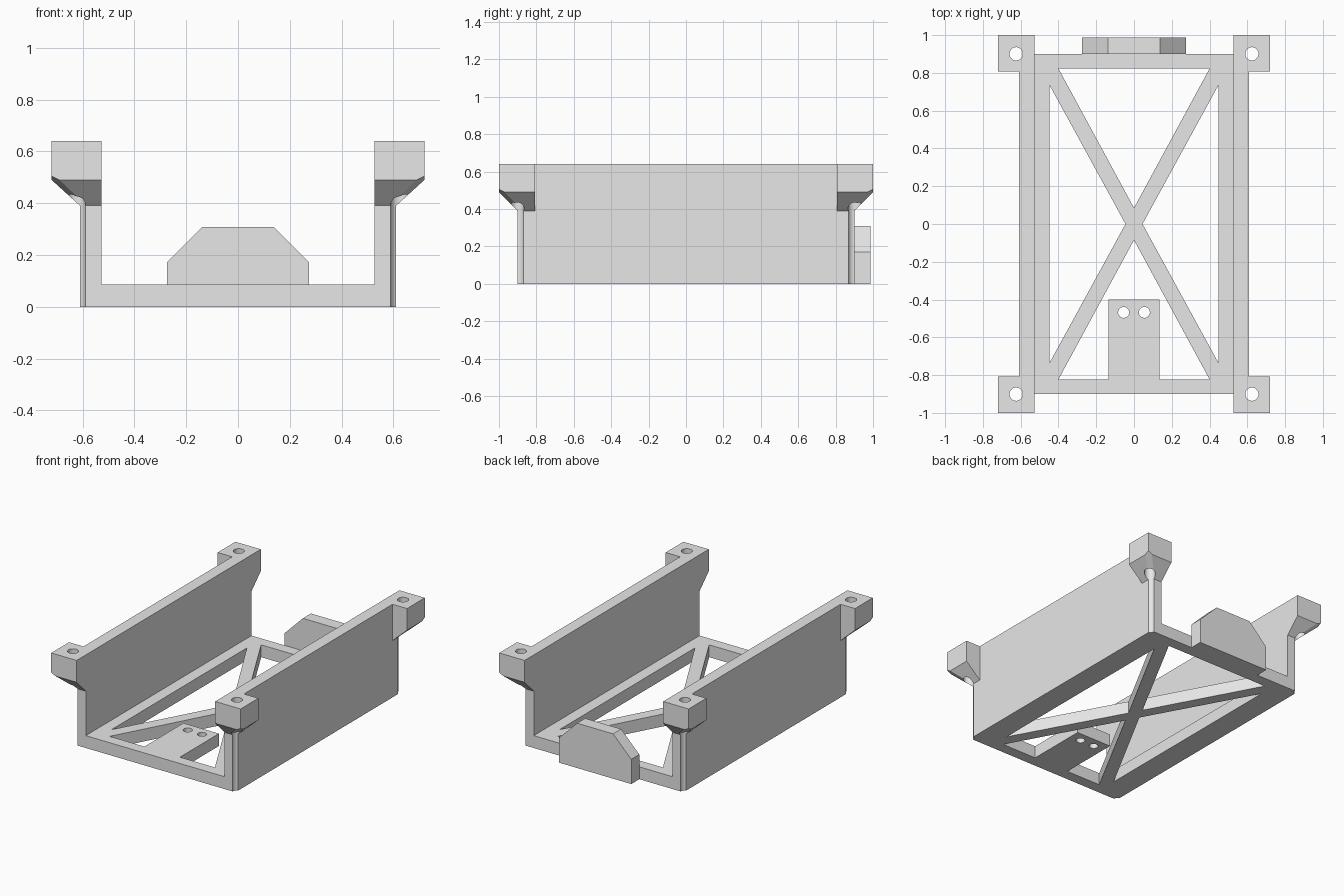
import bpy, bmesh, math
from mathutils import Vector

if "Cube" in bpy.data.objects:
    bpy.data.objects.remove(bpy.data.objects["Cube"], do_unlink=True)

# Single matte grey
grey = bpy.data.materials.new("plain grey")
grey.use_nodes = True
grey.diffuse_color = (0.8, 0.8, 0.8, 1)
grey.node_tree.nodes["Principled BSDF"].inputs["Base Color"].default_value = (0.8, 0.8, 0.8, 1)


def finish(bm, name):
    bmesh.ops.recalc_face_normals(bm, faces=bm.faces)
    mesh = bpy.data.meshes.new(name)
    bm.to_mesh(mesh)
    bm.free()
    mesh.materials.append(grey)
    obj = bpy.data.objects.new(name, mesh)
    bpy.context.collection.objects.link(obj)
    return obj


def extrude(name, points, direction):
    """Extrude a closed profile of 3D points along a direction."""
    bm = bmesh.new()
    face = bm.faces.new([bm.verts.new(p) for p in points])
    new = bmesh.ops.extrude_face_region(bm, geom=[face])["geom"]
    verts = [g for g in new if isinstance(g, bmesh.types.BMVert)]
    bmesh.ops.translate(bm, verts=verts, vec=Vector(direction))
    return finish(bm, name)


def hull(name, points):
    bm = bmesh.new()
    for p in points:
        bm.verts.new(p)
    bmesh.ops.convex_hull(bm, input=bm.verts)
    bmesh.ops.dissolve_limit(bm, angle_limit=0.01, verts=bm.verts, edges=bm.edges)
    return finish(bm, name)


def prism(name, outline, low, high):
    return extrude(name, [(x, y, low) for x, y in outline], (0, 0, high - low))


def drill(x, y, radius):
    ring = [(x + radius * math.cos(i * math.tau / 40), y + radius * math.sin(i * math.tau / 40))
            for i in range(40)]
    return prism("drill", ring, -0.1, 0.8)


def combine(target, tool, operation):
    mod = target.modifiers.new("combine", "BOOLEAN")
    mod.operation = operation
    mod.solver = "EXACT"
    mod.object = tool
    bpy.context.view_layer.objects.active = target
    bpy.ops.object.modifier_apply(modifier=mod.name)
    bpy.data.objects.remove(tool, do_unlink=True)


WALL, INNER, END, TOP, FLOOR = 0.61, 0.527, 0.9, 0.64, 0.085

# U-shaped channel: floor and two side walls
half = [(INNER, FLOOR), (INNER, TOP), (WALL, TOP), (WALL, 0)]
section = half + [(-x, z) for x, z in reversed(half)]
tray = extrude("tray_frame", [(x, -END, z) for x, z in section], (0, 2 * END, 0))

# Four triangular openings leave a border and an X brace
for s in (1, -1):
    combine(tray, prism("end_opening", [(-0.4, s * 0.823), (0.4, s * 0.823), (0, s * 0.085)],
                        -0.1, 0.2), "DIFFERENCE")
    combine(tray, prism("side_opening", [(s * 0.447, 0.735), (s * 0.447, -0.735), (s * 0.045, 0)],
                        -0.1, 0.2), "DIFFERENCE")

# Flush front tab
combine(tray, prism("tab", [(-0.135, -0.86), (0.135, -0.86), (0.135, -0.4), (-0.135, -0.4)],
                    0, FLOOR), "UNION")

# Corner mounts: square blocks that taper down into the wall ends
OUT, FAR, NEAR = 0.72, 1.0, 0.807
levels = [
    (0.39, [(INNER, NEAR), (WALL, NEAR), (WALL, 0.875), (0.585, END), (INNER, END)]),
    (0.49, [(INNER, NEAR), (OUT, NEAR), (OUT, 0.97), (0.69, FAR), (INNER, FAR)]),
    (0.505, [(OUT, FAR)]),
    (TOP, [(INNER, NEAR), (OUT, NEAR), (OUT, FAR), (INNER, FAR)]),
]
corners = [(sx, sy) for sx in (1, -1) for sy in (1, -1)]
for sx, sy in corners:
    combine(tray, hull("corner_mount", [(sx * x, sy * y, z) for z, ring in levels for x, y in ring]),
            "UNION")

# Screw holes, which also groove the wall corners below the mounts
for sx, sy in corners:
    combine(tray, drill(sx * 0.624, sy * 0.901, 0.035), "DIFFERENCE")
for sx in (1, -1):
    combine(tray, drill(sx * 0.055, -0.468, 0.029), "DIFFERENCE")

# Back plate with chamfered top corners
side = [(0.275, 0), (0.275, 0.17), (0.137, 0.308)]
outline = side + [(-x, z) for x, z in reversed(side)]
plate = extrude("back_plate", [(x, END, z) for x, z in outline], (0, 0.087, 0))

# Round holes shade smoothly, flat faces stay crisp
bpy.ops.object.select_all(action="DESELECT")
for obj in (tray, plate):
    obj.select_set(True)
bpy.context.view_layer.objects.active = tray
bpy.ops.object.shade_smooth_by_angle(angle=math.radians(25))
